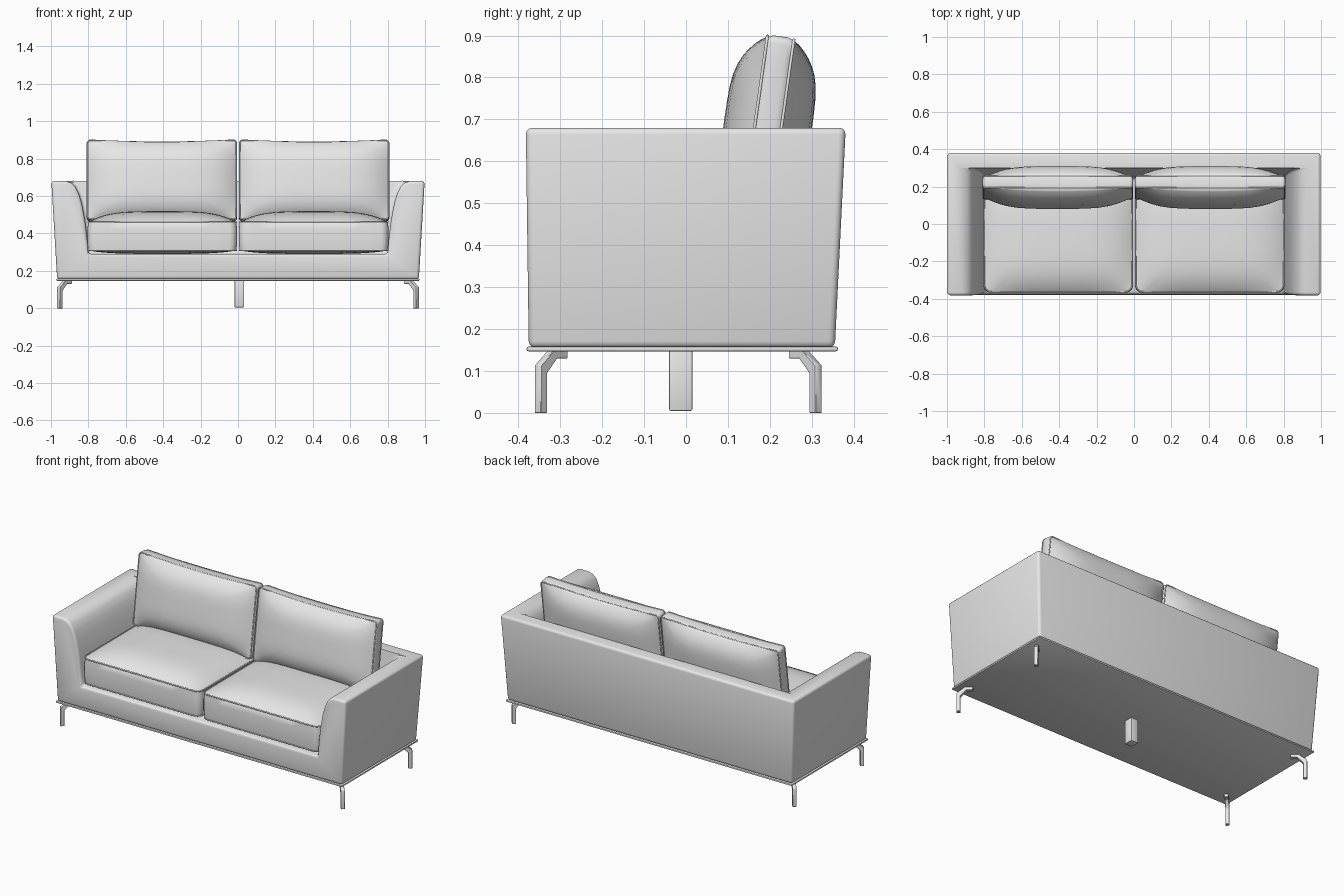
import bpy, bmesh, math
from mathutils import Matrix

if "Cube" in bpy.data.objects:
    bpy.data.objects.remove(bpy.data.objects["Cube"])

fabric = bpy.data.materials.new("grey_fabric")
fabric.diffuse_color = (0.8, 0.8, 0.8, 1)
fabric.use_nodes = True
fabric.node_tree.nodes["Principled BSDF"].inputs["Base Color"].default_value = fabric.diffuse_color


def add(name, data, matrix=Matrix()):
    ob = bpy.data.objects.new(name, data)
    bpy.context.collection.objects.link(ob)
    ob.matrix_world = matrix
    if not data.materials:
        data.materials.append(fabric)
    return ob


def loft(name, loops, matrix=Matrix()):
    """Closed solid through loops of equal length."""
    bm = bmesh.new()
    rings = [[bm.verts.new(p) for p in loop] for loop in loops]
    n = len(rings[0])
    for a, b in zip(rings, rings[1:]):
        for i in range(n):
            j = (i + 1) % n
            bm.faces.new((a[i], a[j], b[j], b[i]))
    bm.faces.new(rings[0][::-1])
    bm.faces.new(rings[-1])
    bmesh.ops.recalc_face_normals(bm, faces=bm.faces)
    me = bpy.data.meshes.new(name)
    bm.to_mesh(me)
    bm.free()
    return add(name, me, matrix)


def rect(x0, x1, y0, y1, z):
    return [(x0, y0, z), (x1, y0, z), (x1, y1, z), (x0, y1, z)]


def bevel(ob, width, segments):
    m = ob.modifiers.new("bevel", 'BEVEL')
    m.width, m.segments = width, segments
    m.limit_method, m.angle_limit = 'ANGLE', math.radians(40)
    m.use_clamp_overlap = False


def bake(ob, angle=35):
    """Apply modifiers, then smooth with sharp edges kept."""
    bpy.context.view_layer.update()
    dg = bpy.context.evaluated_depsgraph_get()
    me = bpy.data.meshes.new_from_object(ob.evaluated_get(dg))
    ob.modifiers.clear()
    ob.data = me
    bpy.ops.object.select_all(action='DESELECT')
    ob.select_set(True)
    bpy.context.view_layer.objects.active = ob
    bpy.ops.object.shade_smooth_by_angle(angle=math.radians(angle))


# Body: tapered block with the seating space cut out
body = loft("body", [rect(-.967, .967, -.375, .355, .155),
                     rect(-.998, .998, -.382, .381, .68)])
half = [(.80, .29), (.807, .38), (.818, .47), (.835, .56), (.85, .61),
        (.868, .648), (.89, .67), (.918, .6801), (.918, .8)]
profile = half + [(-x, z) for x, z in reversed(half)]
cutter = loft("seating_cutter", [
    [(x, -1, z) for x, z in profile],
    [(x, .245 + .055 * (z - .29) / .39, z) for x, z in profile]])
cutter.hide_render = True
cut = body.modifiers.new("cut", 'BOOLEAN')
cut.object, cut.operation, cut.solver = cutter, 'DIFFERENCE', 'EXACT'
bevel(body, .016, 3)
bake(body)
bpy.data.objects.remove(cutter)

# Thin plate under the body
plate = loft("base_plate", [rect(-.972, .972, -.38, .362, .147),
                            rect(-.972, .972, -.38, .362, .158)])
bevel(plate, .004, 2)
bake(plate)


def outline(hx, hy, r, dip, sides=10, arc=5):
    """Rounded rectangle; dip pulls in the middle of the +y side."""
    pts = []
    centres = [(hx - r, hy - r), (r - hx, hy - r), (r - hx, r - hy), (hx - r, r - hy)]
    for k, (cx, cy) in enumerate(centres):
        for i in range(arc + 1):
            t = math.pi / 2 * (k + i / arc)
            pts.append((cx + r * math.cos(t), cy + r * math.sin(t)))
        nx, ny = centres[(k + 1) % 4]
        t = math.pi / 2 * (k + 1)
        x0, y0 = cx + r * math.cos(t), cy + r * math.sin(t)
        x1, y1 = nx + r * math.cos(t), ny + r * math.sin(t)
        for i in range(1, sides):
            pts.append((x0 + (x1 - x0) * i / sides, y0 + (y1 - y0) * i / sides))
    return [(x, y - dip * max(0, y / hy) * max(0, 1 - (x / hx) ** 2)) for x, y in pts]


def cushion(name, matrix, hx, hy, hz, r, up, down, dip=0.0, puff=.004):
    """Boxed cushion: a side band with a domed top and bottom, piped at the edges."""
    edge = outline(hx, hy, r, dip)

    def ring(s, sign, bulge):
        return [(x * s, y * s, sign * (hz + bulge
                 * max(0, 1 - min(1, abs(x * s / hx)) ** 4)
                 * max(0, 1 - min(1, abs(y * s / hy)) ** 4)))
                for x, y in edge]

    steps = [.01, .2, .4, .55, .68, .78, .86, .92, .96, .985, 1]
    band = [[(x * (1 + puff / hx), y * (1 + puff / hy), z) for x, y in edge]
            for z in (-hz * .5, 0, hz * .5)]
    ob = loft(name, [ring(s, -1, down) for s in steps] + band
              + [ring(s, 1, up) for s in reversed(steps)], matrix)
    bake(ob, 50)
    for tag, z in (("top", hz), ("bottom", -hz)):
        cu = bpy.data.curves.new(name + "_piping_" + tag, 'CURVE')
        cu.dimensions, cu.bevel_depth, cu.bevel_resolution = '3D', .004, 1
        sp = cu.splines.new('POLY')
        sp.points.add(len(edge) - 1)
        for p, (x, y) in zip(sp.points, edge):
            p.co = (x, y, z, 1)
        sp.use_cyclic_u = True
        add(cu.name, cu, matrix)


# Seat and back cushions, one pair per side
for side, sx in (("left", -1), ("right", 1)):
    cushion("seat_cushion_" + side, Matrix.Translation((sx * .405, -.058, .385)),
            .396, .305, .076, .04, .058, .018)
    lean = Matrix.Translation((sx * .407, .196, .683)) @ Matrix.Rotation(math.radians(82), 4, 'X')
    cushion("back_cushion_" + side, lean, .398, .214, .032, .018, .074, .072, dip=.012)

# Corner legs: bent bars set diagonally
bar = [(-.011, 0), (.011, 0), (.011, .095), (.045, .13), (.08, .13),
       (.08, .15), (.035, .15), (-.011, .113)]
for sx, side in ((-1, "left"), (1, "right")):
    for y, sy, end in ((-.346, -1, "front"), (.309, 1, "back")):
        c = math.sqrt(.5)
        loops = [[(sx * (.952 - c * (d + w)), y - sy * c * (d - w), z) for d, z in bar]
                 for w in (-.011, .011)]
        leg = loft(f"{end}_{side}_leg", loops)
        bevel(leg, .0015, 1)
        bake(leg)

# Middle support leg
mid = loft("middle_leg", [rect(-.018, .032, -.04, .015, .005),
                          rect(-.018, .032, -.04, .015, .15)])
bevel(mid, .003, 2)
bake(mid)
